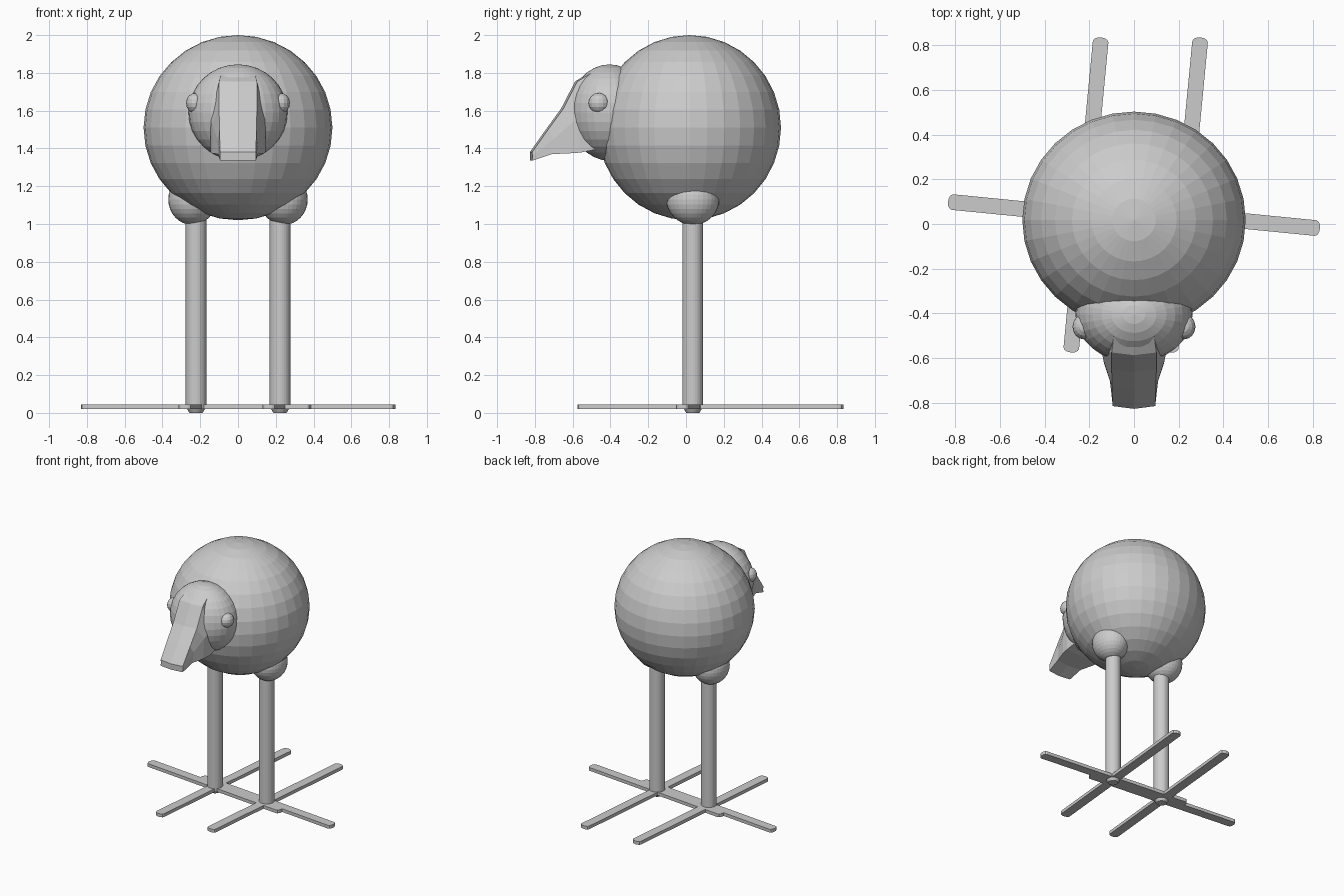
import bpy, bmesh, math
from mathutils import Matrix, Vector

if "Cube" in bpy.data.objects:
    bpy.data.objects.remove(bpy.data.objects["Cube"])

grey = bpy.data.materials.new("plain_grey")
grey.diffuse_color = (0.6, 0.6, 0.6, 1)
grey.use_nodes = True
grey.node_tree.nodes["Principled BSDF"].inputs["Base Color"].default_value = grey.diffuse_color


def finish(bm, name):
    bmesh.ops.recalc_face_normals(bm, faces=bm.faces[:])
    mesh = bpy.data.meshes.new(name)
    bm.to_mesh(mesh)
    bm.free()
    mesh.materials.append(grey)
    obj = bpy.data.objects.new(name, mesh)
    bpy.context.collection.objects.link(obj)
    return obj


def ball(name, loc, radii, u=32, v=16):
    bm = bmesh.new()
    m = Matrix.Translation(loc) @ Matrix.Diagonal((*radii, 1))
    bmesh.ops.create_uvsphere(bm, u_segments=u, v_segments=v, radius=1, matrix=m)
    return finish(bm, name)


def rod(name, x, y, z0, z1, r0, r1):
    bm = bmesh.new()
    bmesh.ops.create_cone(bm, cap_ends=True, segments=32, radius1=r0, radius2=r1,
                          depth=z1 - z0, matrix=Matrix.Translation((x, y, (z0 + z1) / 2)))
    return finish(bm, name)


def toe_bar(name, start, end, width, z0, z1):
    """Flat bar with gently rounded ends."""
    a, b = Vector(start), Vector(end)
    d = (b - a).normalized()
    n = Vector((-d.y, d.x))
    bm = bmesh.new()
    outline = []
    for tip, s in ((b, 1), (a, -1)):
        for i in range(7):
            t = math.pi * (i / 6 - 0.5)
            p = tip + s * (d * (math.cos(t) - 1) * 0.02 + n * math.sin(t) * width / 2)
            outline.append(bm.verts.new((p.x, p.y, z0)))
    face = bm.faces.new(outline)
    top = bmesh.ops.extrude_face_region(bm, geom=[face])["geom"]
    bmesh.ops.translate(bm, vec=(0, 0, z1 - z0),
                        verts=[g for g in top if isinstance(g, bmesh.types.BMVert)])
    return finish(bm, name)


# Body and head
ball("body", (0, 0.018, 1.51), (0.5, 0.485, 0.49))
ball("head", (0, -0.405, 1.59), (0.262, 0.215, 0.255))

# Beak: sections of (half width, y, z) for the upper, side and lower edges
sections = [
    [(0.09, -0.50, 1.80), (0.14, -0.45, 1.58), (0.14, -0.45, 1.40)],
    [(0.10, -0.575, 1.755), (0.145, -0.57, 1.56), (0.145, -0.56, 1.378)],
    [(0.10, -0.65, 1.61), (0.137, -0.61, 1.53), (0.135, -0.62, 1.374)],
    [(0.098, -0.73, 1.50), (0.108, -0.70, 1.45), (0.105, -0.71, 1.37)],
    [(0.095, -0.815, 1.38), (0.095, -0.812, 1.36), (0.095, -0.815, 1.335)],
]
bm = bmesh.new()
rings = []
for s in sections:
    right = [bm.verts.new(p) for p in s]
    # slightly fuller along the middle of the upper side
    mid = bm.verts.new((0, s[0][1] - 0.012, s[0][2]))
    left = [bm.verts.new((-w, y, z)) for w, y, z in reversed(s)]
    low = bm.verts.new((0, s[2][1] - 0.012, s[2][2]))
    rings.append([mid] + right + [low] + left)
for r0, r1 in zip(rings, rings[1:]):
    for i in range(len(r0)):
        j = (i + 1) % len(r0)
        bm.faces.new((r0[i], r0[j], r1[j], r1[i]))
bm.faces.new(rings[0])
bm.faces.new(rings[-1])
finish(bm, "beak")

# Eyes, hips, legs and crossed feet
for side, label in ((-1, "left"), (1, "right")):
    x = side * 0.2225
    ball(label + "_eye", (side * 0.225, -0.46, 1.64), (0.05, 0.056, 0.054), 16, 8)
    ball(label + "_hip", (side * 0.242, 0.036, 1.13), (0.127, 0.14, 0.135), 32, 16)
    rod(label + "_leg", x, 0.036, 0.02, 1.1, 0.055, 0.055)
    rod(label + "_foot_hub", x, 0.036, 0.0, 0.025, 0.035, 0.05)
    toe_bar(label + "_long_toes", (x - 0.06, -0.575), (x + 0.075, 0.835), 0.07, 0.02, 0.045)
    toe_bar(label + "_cross_toes", (x - 0.61, 0.1), (x + 0.61, -0.02), 0.07, 0.02, 0.045)
